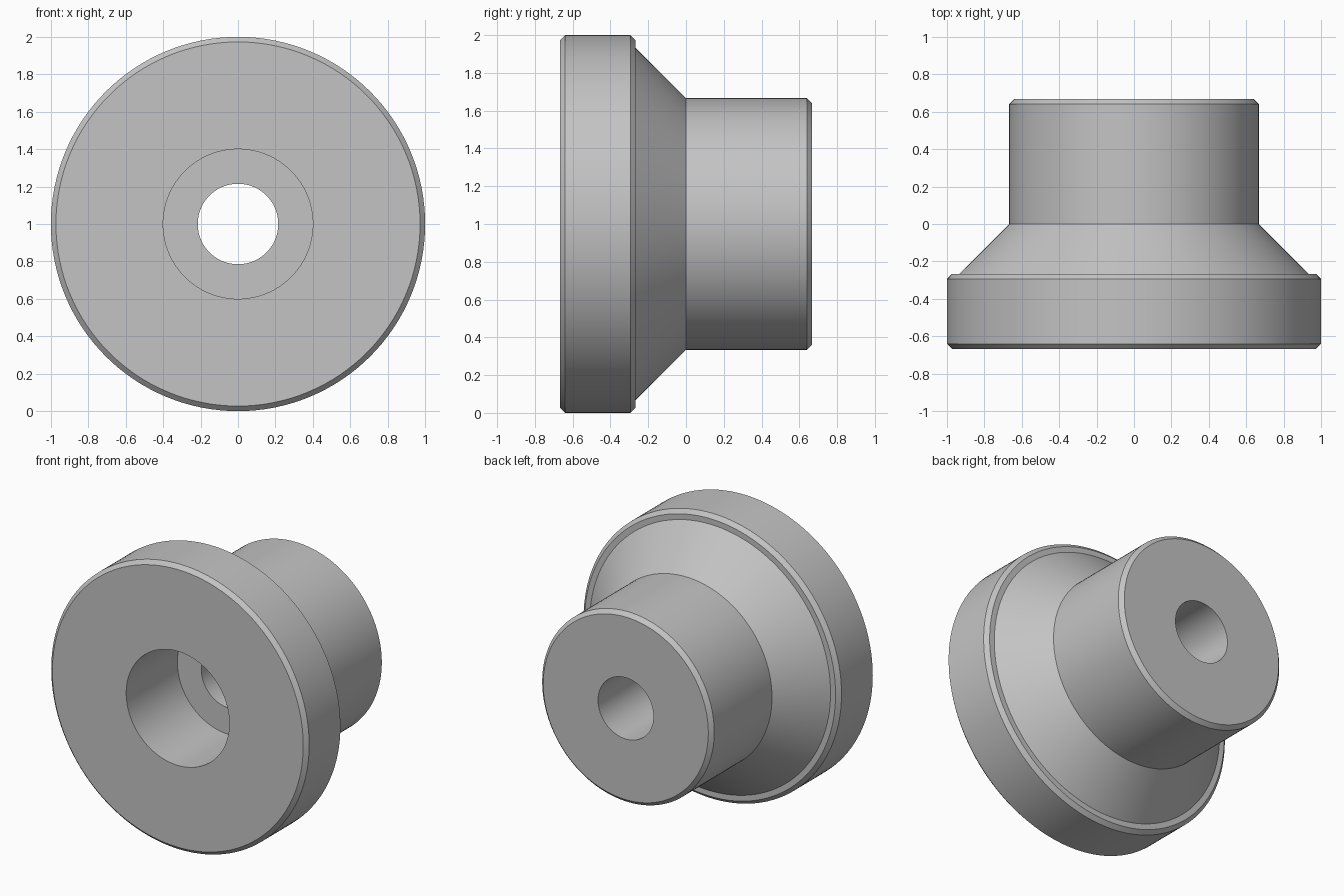
import bpy, bmesh
from math import radians, tau
from mathutils import Matrix, Vector

cube = bpy.data.objects.get("Cube")
if cube:
    bpy.data.objects.remove(cube, do_unlink=True)

# Plain grey finish
grey = bpy.data.materials.new("plain_grey")
grey.use_nodes = True
colour = (0.55, 0.55, 0.55, 1)
grey.diffuse_color = colour
grey.node_tree.nodes["Principled BSDF"].inputs["Base Color"].default_value = colour

SEGMENTS = 128
FRONT, BACK = -0.667, 0.667
FLANGE_BACK, FLOOR = -0.267, -0.10
FLANGE_R, HUB_R = 1.0, 0.667
BORE_R, HOLE_R = 0.4, 0.215
CHAMFER = 0.027

# Closed (radius, y) outline: flange, cone, hub, through hole, counterbore
profile = [
    (BORE_R, FRONT),
    (FLANGE_R - CHAMFER, FRONT),
    (FLANGE_R, FRONT + CHAMFER),
    (FLANGE_R, FLANGE_BACK - CHAMFER),
    (FLANGE_R - CHAMFER, FLANGE_BACK),
    (HUB_R - FLANGE_BACK, FLANGE_BACK),
    (HUB_R, 0),
    (HUB_R, BACK - CHAMFER),
    (HUB_R - CHAMFER, BACK),
    (HOLE_R, BACK),
    (HOLE_R, FLOOR),
    (BORE_R, FLOOR),
]

# Turn the outline around the y axis
bm = bmesh.new()
rings = []
for i in range(SEGMENTS):
    turn = Matrix.Rotation(tau * i / SEGMENTS, 3, 'Y')
    rings.append([bm.verts.new(turn @ Vector((0, y, r))) for r, y in profile])
for i, ring in enumerate(rings):
    following = rings[(i + 1) % SEGMENTS]
    for j in range(len(profile)):
        k = (j + 1) % len(profile)
        bm.faces.new((ring[j], ring[k], following[k], following[j]))
bmesh.ops.recalc_face_normals(bm, faces=bm.faces)

mesh = bpy.data.meshes.new("flanged_bushing")
bm.to_mesh(mesh)
bm.free()
mesh.materials.append(grey)

bushing = bpy.data.objects.new("flanged_bushing", mesh)
bushing.location.z = FLANGE_R
bpy.context.collection.objects.link(bushing)

# Smooth round walls with crisp machined edges
bpy.ops.object.select_all(action='DESELECT')
bushing.select_set(True)
bpy.context.view_layer.objects.active = bushing
bpy.ops.object.shade_smooth_by_angle(angle=radians(30))
